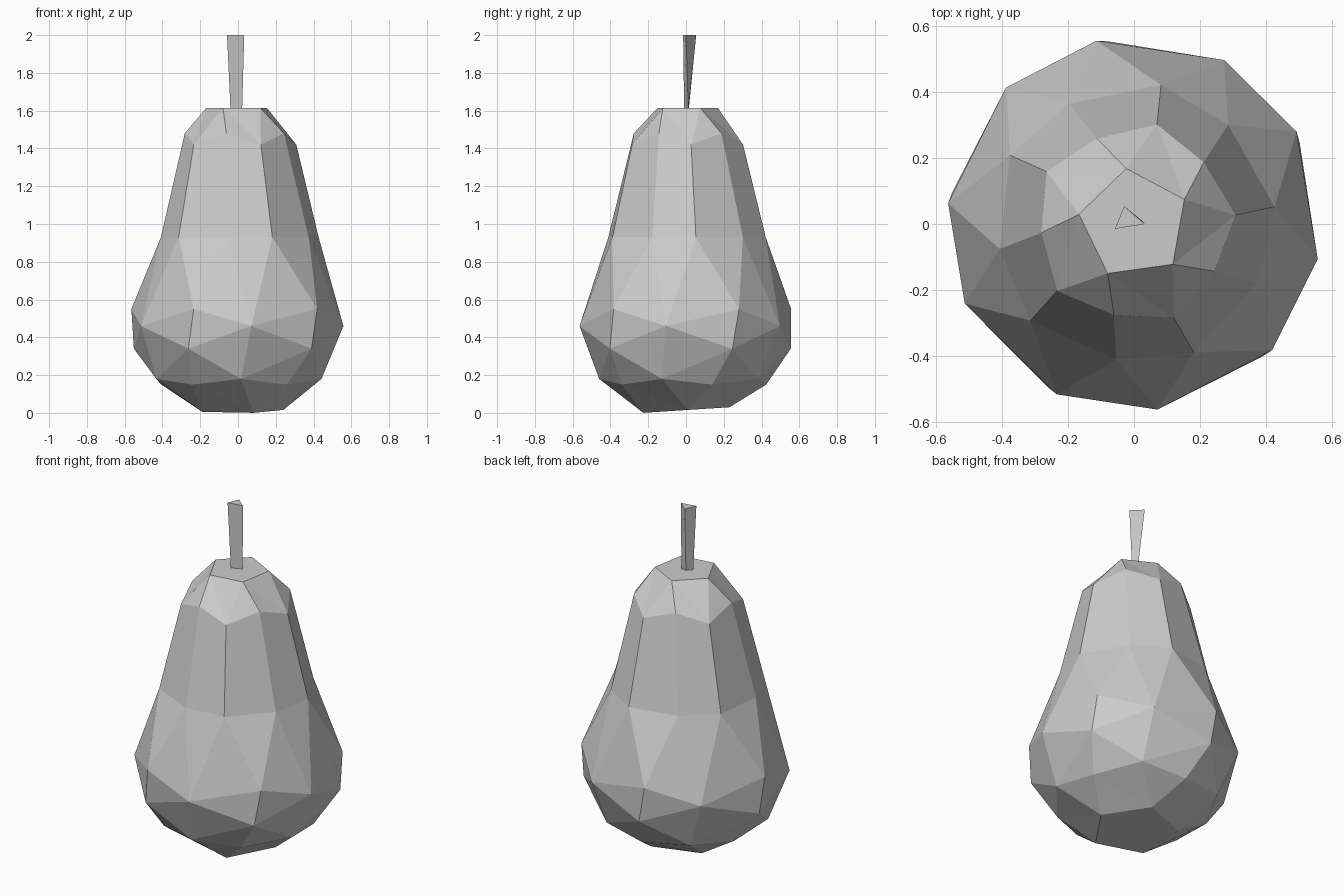
import bpy, bmesh, math

cube = bpy.data.objects.get("Cube")
if cube:
    bpy.data.objects.remove(cube)

grey = bpy.data.materials.new("plain_grey")
grey.use_nodes = True
COLOUR = (0.6, 0.6, 0.6, 1)
grey.diffuse_color = COLOUR
grey.node_tree.nodes["Principled BSDF"].inputs["Base Color"].default_value = COLOUR


def finish(bm, name):
    bmesh.ops.recalc_face_normals(bm, faces=bm.faces)
    mesh = bpy.data.meshes.new(name)
    bm.to_mesh(mesh)
    bm.free()
    mesh.materials.append(grey)
    obj = bpy.data.objects.new(name, mesh)
    bpy.context.collection.objects.link(obj)
    return obj


# Fruit body: five-fold rings, each given as (start angle, radius, height)
RINGS = {
    "t": (26, 0.17, 1.615),
    "a": (5, 0.31, 1.42), "b": (41.5, 0.283, 1.48),
    "c": (7, 0.43, 0.93), "d": (46.5, 0.415, 0.93),
    "e": (29.6, 0.568, 0.55), "f": (61.2, 0.568, 0.46),
    "g": (26, 0.56, 0.34), "h": (56, 0.46, 0.18),
    "i": (19, 0.425, 0.15), "j": (2, 0.24, 0.015),
}
# One fifth of the facets; "+" is the next fifth round, "-" the previous
FACETS = """t a b|t b a+|t a+ t+|a b d c|b a+ c+ d|c d e|d f e|d c+ f|c+ e+ f
f- e g|e f g|g f h|f g+ h|g h i|g i h-|i h j+|h- i j|i j+ j"""

bm = bmesh.new()
verts = {}
for key, (start, radius, z) in RINGS.items():
    for k in range(5):
        ang = math.radians(start + 72 * k)
        x, y = radius * math.cos(ang), radius * math.sin(ang)
        tilt = 0.065 * y if key == "j" else 0   # slightly slanted base
        verts[key, k] = bm.verts.new((x, y, z + tilt))
step = {"": 0, "+": 1, "-": -1}
for k in range(5):
    for facet in FACETS.replace("\n", "|").split("|"):
        bm.faces.new([verts[c[0], (k + step[c[1:]]) % 5] for c in facet.split()])
for cap in "tj":
    bm.faces.new([verts[cap, k] for k in range(5)])
finish(bm, "fruit_body")

# Stem: three-sided, flaring towards the cut end
bm = bmesh.new()
low = [bm.verts.new((x, y, 1.61)) for x, y in ((-0.04, -0.01), (0.022, 0.012), (-0.01, 0.015))]
top = [bm.verts.new((x, y, 2.0)) for x, y in ((-0.058, -0.015), (0.033, 0.0), (-0.03, 0.054))]
bm.faces.new(low)
bm.faces.new(top)
for n in range(3):
    m = (n + 1) % 3
    bm.faces.new((low[n], low[m], top[m], top[n]))
finish(bm, "stem")
